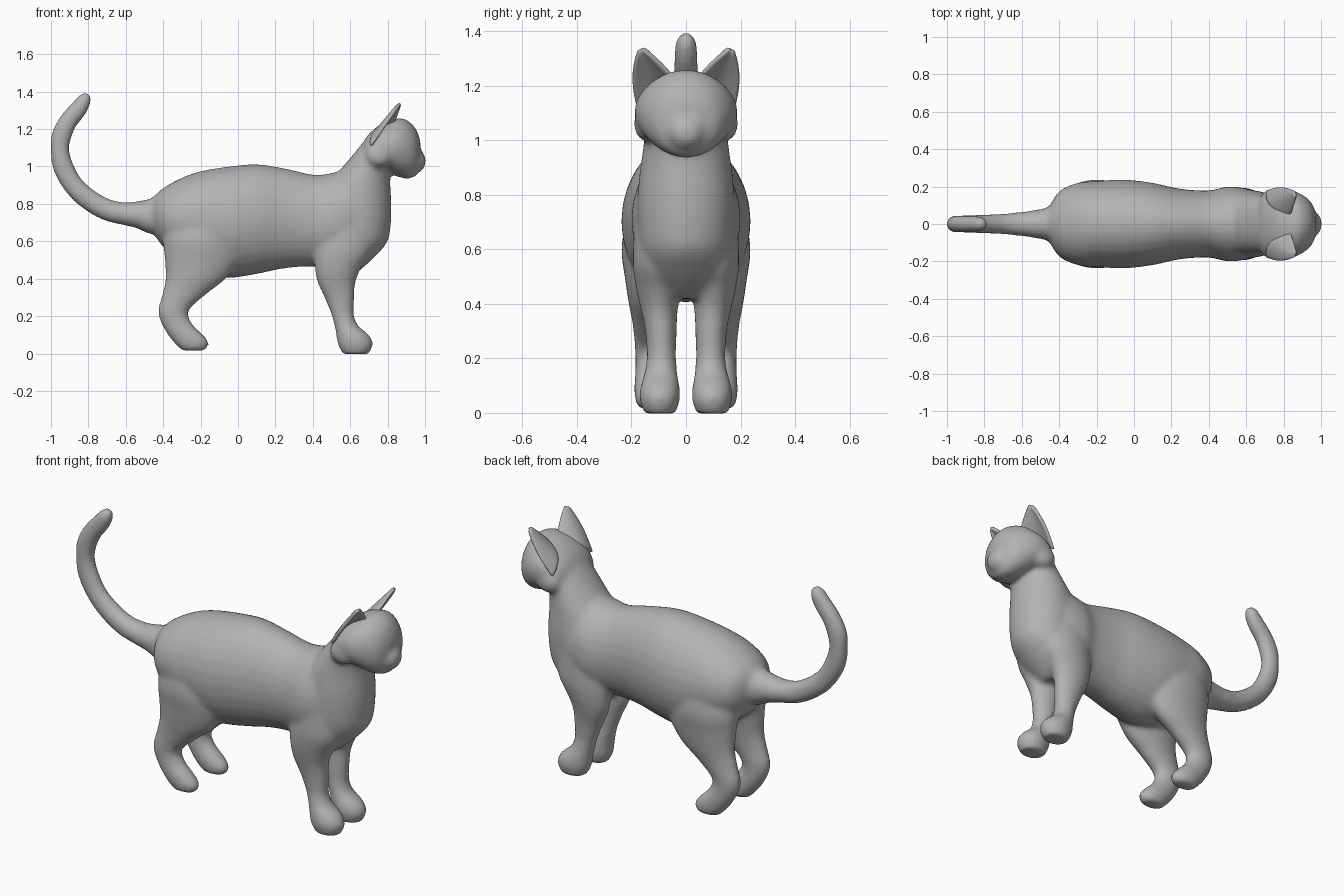
import bpy, bmesh, math
from mathutils import Vector, Matrix

if "Cube" in bpy.data.objects:
    bpy.data.objects.remove(bpy.data.objects["Cube"])

fur = bpy.data.materials.new("grey_fur")
fur.diffuse_color = (0.45, 0.45, 0.45, 1)
fur.use_nodes = True
fur.node_tree.nodes["Principled BSDF"].inputs["Base Color"].default_value = fur.diffuse_color
SIDES = 28


def smooth_stations(st, steps=5):
    """Catmull-Rom interpolation of station tuples."""
    out = []
    for i in range(len(st) - 1):
        a, b, c, d = st[max(i - 1, 0)], st[i], st[i + 1], st[min(i + 2, len(st) - 1)]
        for k in range(steps):
            t = k / steps
            out.append(tuple(
                0.5 * (2 * q + (r - p) * t + (2 * p - 5 * q + 4 * r - s) * t * t
                       + (3 * q - p - 3 * r + s) * t ** 3)
                for p, q, r, s in zip(a, b, c, d)))
    return out + [tuple(st[-1])]


def add_loft(bm, rings):
    """Closed tube through rings given as (centre, axis_u, axis_v)."""
    loops = []
    for c, u, v in rings:
        loops.append([bm.verts.new(c + u * math.cos(a) + v * math.sin(a))
                      for a in (2 * math.pi * i / SIDES for i in range(SIDES))])
    for l0, l1 in zip(loops, loops[1:]):
        for i in range(SIDES):
            j = (i + 1) % SIDES
            bm.faces.new((l0[i], l0[j], l1[j], l1[i]))
    bm.faces.new(loops[0])
    bm.faces.new(loops[-1])


def along_x(bm, stations):
    """Stations: x, bottom, top, half width."""
    add_loft(bm, [(Vector((x, 0, (b + t) / 2)), Vector((0, w, 0)), Vector((0, 0, (t - b) / 2)))
                  for x, b, t, w in smooth_stations(stations)])


def along_z(bm, stations, side=1):
    """Stations: z, back x, front x, centre y, half width."""
    add_loft(bm, [(Vector(((b + f) / 2, y * side, z)), Vector(((f - b) / 2, 0, 0)), Vector((0, w, 0)))
                  for z, b, f, y, w in smooth_stations(stations)])


def ellipsoid(bm, c, r):
    bmesh.ops.create_uvsphere(bm, u_segments=24, v_segments=16, radius=1,
                              matrix=Matrix.Translation(c) @ Matrix.Diagonal((*r, 1)))


bm = bmesh.new()

# torso
along_x(bm, [(-.46, .66, .83, .08), (-.40, .57, .885, .175), (-.30, .50, .94, .22),
             (-.20, .44, .975, .23), (-.05, .405, 1.0, .237), (.10, .425, 1.012, .22),
             (.25, .455, .99, .188), (.40, .465, .957, .18), (.50, .45, .965, .20),
             (.60, .45, .99, .19), (.68, .50, .97, .16), (.73, .58, .90, .11)])

# chest and neck
along_z(bm, [(.42, .47, .62, 0, .09), (.46, .45, .67, 0, .13), (.52, .45, .735, 0, .155),
             (.60, .45, .80, 0, .17), (.70, .45, .818, 0, .178), (.80, .46, .82, 0, .178),
             (.90, .48, .815, 0, .168), (.97, .535, .815, 0, .158), (1.04, .595, .82, 0, .15),
             (1.10, .645, .84, 0, .14), (1.17, .70, .85, 0, .11)])

# head, muzzle and cheeks
along_x(bm, [(.67, 1.03, 1.13, .11), (.70, 1.0, 1.175, .16), (.76, .985, 1.225, .185),
             (.82, .96, 1.25, .188), (.88, .937, 1.258, .168), (.93, .938, 1.228, .135),
             (.957, .96, 1.19, .10), (.975, 1.02, 1.14, .05)])
ellipsoid(bm, (.952, 0, 1.03), (.053, .07, .065))
for s in (-1, 1):
    ellipsoid(bm, (.755, s * .14, 1.06), (.075, .052, .065))

# legs
for s in (-1, 1):
    along_z(bm, [(.72, -.385, .0, .11, .11), (.60, -.40, .01, .12, .117),
                 (.50, -.392, .0, .125, .10), (.40, -.388, -.065, .13, .08),
                 (.32, -.405, -.165, .132, .063), (.23, -.427, -.262, .132, .055),
                 (.16, -.41, -.245, .132, .054), (.10, -.375, -.185, .132, .058),
                 (.055, -.34, -.155, .132, .056), (.015, -.30, -.175, .132, .042)], s)
    along_z(bm, [(.68, .42, .72, .10, .09), (.55, .41, .71, .105, .09),
                 (.46, .41, .66, .102, .082), (.38, .425, .628, .098, .068),
                 (.30, .462, .623, .092, .058), (.21, .498, .62, .09, .054),
                 (.15, .515, .642, .092, .060), (.10, .525, .70, .095, .071),
                 (.05, .533, .722, .096, .074), (-.003, .56, .70, .096, .058)], s)

# tail: x, z, in-plane radius, half width
tail = smooth_stations([(-.38, .735, .10, .13), (-.46, .735, .097, .09), (-.53, .742, .075, .075),
                        (-.60, .747, .062, .065), (-.70, .768, .058, .055), (-.80, .825, .057, .05),
                        (-.88, .90, .055, .047), (-.935, 1.0, .056, .046), (-.952, 1.09, .050, .045),
                        (-.942, 1.17, .054, .046), (-.905, 1.245, .050, .045),
                        (-.855, 1.305, .048, .043), (-.82, 1.36, .038, .038),
                        (-.805, 1.39, .018, .02)])
rings = []
for i, (x, z, r, w) in enumerate(tail):
    p, n = tail[max(i - 1, 0)], tail[min(i + 1, len(tail) - 1)]
    d = Vector((n[0] - p[0], 0, n[1] - p[1])).normalized()
    rings.append((Vector((x, 0, z)), Vector((-d.z, 0, d.x)) * r, Vector((0, w, 0))))
add_loft(bm, rings)


def finish(bm, name):
    bmesh.ops.recalc_face_normals(bm, faces=bm.faces)
    me = bpy.data.meshes.new(name)
    bm.to_mesh(me)
    bm.free()
    ob = bpy.data.objects.new(name, me)
    bpy.context.collection.objects.link(ob)
    return ob


def apply_and_shade(ob):
    bpy.ops.object.select_all(action='DESELECT')
    ob.select_set(True)
    bpy.context.view_layer.objects.active = ob
    for m in list(ob.modifiers):
        bpy.ops.object.modifier_apply(modifier=m.name)
    ob.data.materials.clear()
    ob.data.materials.append(fur)
    for p in ob.data.polygons:
        p.use_smooth = True
        p.material_index = 0


# fuse the volumes into one soft skin
body = finish(bm, "cat_body")
rm = body.modifiers.new("fuse", 'REMESH')
rm.mode = 'VOXEL'
rm.voxel_size = 0.012
sm = body.modifiers.new("soften", 'SMOOTH')
sm.factor = 0.5
sm.iterations = 12
apply_and_shade(body)

# ears: bowed sheets narrowing to a tip
for s, label in ((-1, "right_ear"), (1, "left_ear")):
    outer, back = Vector((.72, .18, 1.12)), Vector((.70, .09, 1.20))
    inner, tip = Vector((.84, .05, 1.235)), Vector((.872, .168, 1.345))
    bm = bmesh.new()
    rows = []
    for i in range(9):
        t = -0.08 + 1.01 * i / 8
        row = []
        for j in range(9):
            k = j / 8
            base = outer * (1 - k) ** 2 + back * 2 * k * (1 - k) + inner * k * k
            p = base.lerp(tip, t)
            bulge = max(0, 4 * t * (1 - t))
            p.y += bulge * (.022 * (1 - k) - .008 * k)
            row.append(bm.verts.new((p.x, p.y * s, p.z)))
        rows.append(row)
    for r0, r1 in zip(rows, rows[1:]):
        for j in range(8):
            bm.faces.new((r0[j], r0[j + 1], r1[j + 1], r1[j]))
    ear = finish(bm, label)
    so = ear.modifiers.new("thickness", 'SOLIDIFY')
    so.thickness = 0.02
    so.offset = 0
    ear.modifiers.new("round", 'SUBSURF').levels = 1
    apply_and_shade(ear)
